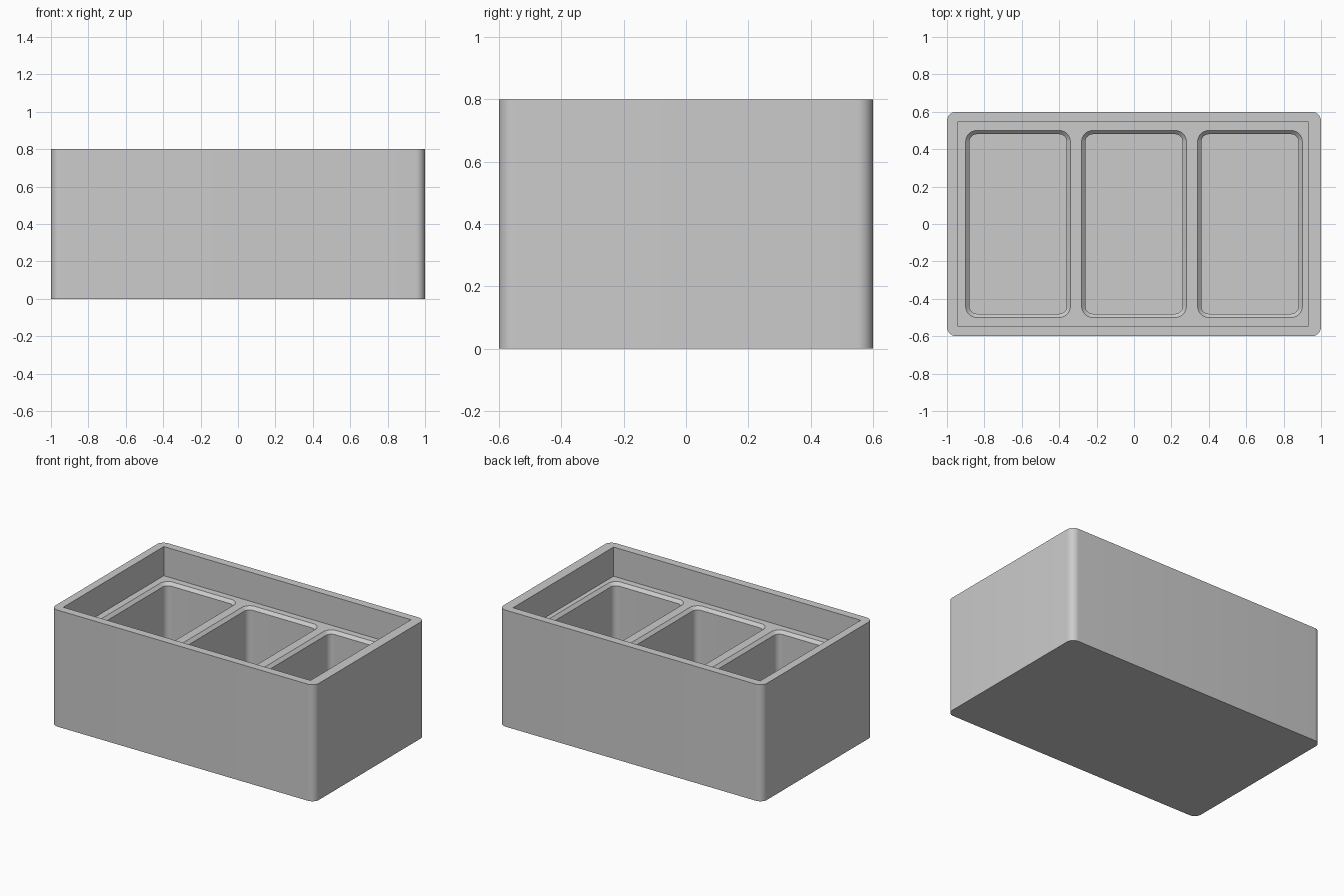
import bpy, bmesh, math

if "Cube" in bpy.data.objects:
    bpy.data.objects.remove(bpy.data.objects["Cube"], do_unlink=True)

# Overall sizes
HEIGHT, LEDGE, FLOOR = 0.8, 0.6, 0.1
CHAMFER = 0.02

grey = bpy.data.materials.new("light grey")
grey.use_nodes = True
grey.diffuse_color = (0.6, 0.6, 0.6, 1)
grey.node_tree.nodes["Principled BSDF"].inputs["Base Color"].default_value = (0.6, 0.6, 0.6, 1)


def outline(x0, x1, y0, y1, radius, steps=10):
    """Counter-clockwise rectangle with rounded corners (sharp if radius is 0)."""
    if radius == 0:
        return [(x0, y0), (x1, y0), (x1, y1), (x0, y1)]
    centres = [(x1 - radius, y1 - radius), (x0 + radius, y1 - radius),
               (x0 + radius, y0 + radius), (x1 - radius, y0 + radius)]
    points = []
    for corner, (cx, cy) in enumerate(centres):
        for i in range(steps + 1):
            a = math.pi / 2 * (corner + i / steps)
            points.append((cx + radius * math.cos(a), cy + radius * math.sin(a)))
    return points


def loft(name, layers):
    """Closed solid through stacked outlines, given as (z, points) from the bottom up."""
    bm = bmesh.new()
    rings = [[bm.verts.new((x, y, z)) for x, y in pts] for z, pts in layers]
    bm.faces.new(rings[0][::-1])
    bm.faces.new(rings[-1])
    n = len(rings[0])
    for low, high in zip(rings, rings[1:]):
        for i in range(n):
            j = (i + 1) % n
            bm.faces.new((low[i], low[j], high[j], high[i]))
    mesh = bpy.data.meshes.new(name)
    bm.to_mesh(mesh)
    bm.free()
    obj = bpy.data.objects.new(name, mesh)
    bpy.context.collection.objects.link(obj)
    mesh.materials.append(grey)
    return obj


# Outer body with rounded vertical edges
body_outline = outline(-1, 1, -0.6, 0.6, 0.05)
body = loft("tray_body", [(0, body_outline), (HEIGHT, body_outline)])

# Square-cornered recess above the ledge
recess_outline = outline(-0.945, 0.932, -0.545, 0.545, 0)
cutters = [loft("recess_cutter", [(LEDGE, recess_outline), (HEIGHT + 0.1, recess_outline)])]

# Three rounded compartments with chamfered rims
for cx in (-0.62, 0, 0.62):
    rim = outline(cx - 0.28, cx + 0.28, -0.5, 0.5, 0.06)
    wall = outline(cx - 0.28 + CHAMFER, cx + 0.28 - CHAMFER,
                   -0.5 + CHAMFER, 0.5 - CHAMFER, 0.06 - CHAMFER)
    cutters.append(loft("compartment_cutter", [
        (FLOOR, wall), (LEDGE - CHAMFER, wall), (LEDGE, rim), (LEDGE + 0.1, rim)]))

# Cut the openings and remove the helpers
bpy.ops.object.select_all(action="DESELECT")
bpy.context.view_layer.objects.active = body
body.select_set(True)
for cutter in cutters:
    cutter.hide_render = True
    mod = body.modifiers.new("cut", "BOOLEAN")
    mod.operation = "DIFFERENCE"
    mod.solver = "EXACT"
    mod.object = cutter
    bpy.ops.object.modifier_apply(modifier=mod.name)
    bpy.data.objects.remove(cutter, do_unlink=True)

bpy.ops.object.shade_smooth_by_angle(angle=math.radians(30))
